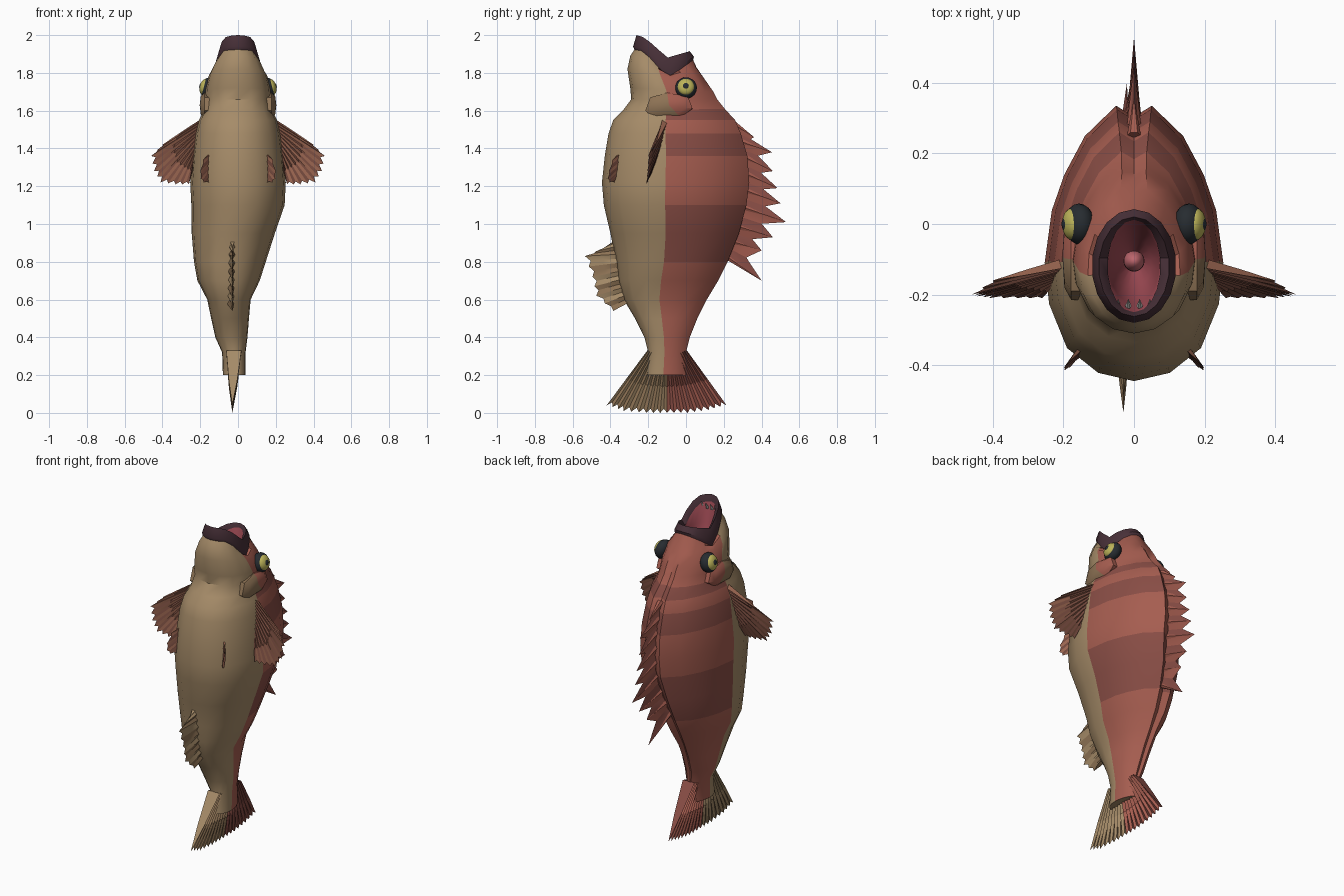
import bpy, bmesh, math
from mathutils import Vector

if "Cube" in bpy.data.objects:
    bpy.data.objects.remove(bpy.data.objects["Cube"])


def material(name, r, g, b):
    m = bpy.data.materials.new(name)
    m.diffuse_color = (r, g, b, 1)
    m.use_nodes = True
    m.node_tree.nodes["Principled BSDF"].inputs["Base Color"].default_value = m.diffuse_color
    return m


TAN = material("tan", .38, .26, .14)
TAN_DARK = material("tan_dark", .27, .17, .09)
RED = material("red", .38, .11, .08)
RED_DARK = material("red_dark", .25, .075, .06)
RUST = material("rust", .32, .13, .08)
RUST_DARK = material("rust_dark", .17, .065, .045)
LIP = material("lip", .065, .03, .04)
PINK = material("pink", .35, .07, .09)
TONGUE = material("tongue", .5, .13, .15)
BLACK = material("black", .02, .025, .03)
YELLOW = material("yellow", .5, .45, .1)
WHITE = material("white", .8, .8, .75)


def make(name, verts, faces, mats, idx=None, angle=40):
    me = bpy.data.meshes.new(name)
    me.from_pydata([tuple(v) for v in verts], [], faces)
    for m in mats:
        me.materials.append(m)
    if idx:
        me.polygons.foreach_set("material_index", idx)
    bm = bmesh.new()
    bm.from_mesh(me)
    bmesh.ops.recalc_face_normals(bm, faces=bm.faces)
    bm.to_mesh(me)
    bm.free()
    ob = bpy.data.objects.new(name, me)
    bpy.context.collection.objects.link(ob)
    bpy.ops.object.select_all(action='DESELECT')
    ob.select_set(True)
    bpy.context.view_layer.objects.active = ob
    bpy.ops.object.shade_smooth_by_angle(angle=math.radians(angle))
    return ob


# Half cross-section from belly (v=0) to back (v=1): round belly, ridged back
SECTION = [(0, 0), (.4, .03), (.75, .12), (.95, .28), (1, .43),
           (.92, .62), (.78, .75), (.55, .89), (.2, 1), (0, .96)]
OVAL = [(math.sin(math.pi * i / 9), (1 - math.cos(math.pi * i / 9)) / 2) for i in range(10)]


def ring(zb, yb, zt, yt, hw, cx=0, sag=0, oval=0):
    half = []
    for (a, b), (c, d) in zip(SECTION, OVAL):
        x, v = a + (c - a) * oval, b + (d - b) * oval
        z = zb + (zt - zb) * v - sag * max(0, 1 - abs(v - .58) / .42)
        half.append((x * hw, yb + (yt - yb) * v, z))
    return ([Vector((cx + x, y, z)) for x, y, z in half] +
            [Vector((cx - x, y, z)) for x, y, z in half[-2:0:-1]])


def loft(name, rings, mats, pick, caps=(False, False)):
    n = len(rings[0])
    verts = [v for r in rings for v in r]
    faces, idx = [], []
    for k in range(len(rings) - 1):
        for i in range(n):
            j = (i + 1) % n
            faces.append((k*n + i, k*n + j, k*n + n + j, k*n + n + i))
            idx.append(pick(k, min(i, n - 1 - i)))
    for on, k in zip(caps, (0, len(rings) - 1)):
        if on:
            faces.append(tuple(range(k * n, k * n + n)))
            idx.append(0)
    return make(name, verts, faces, mats, idx)


# Body and head: z, belly y, back y, half width, centre x
trunk = [(.20, -.21, 0, .06, -.02), (.32, -.20, 0, .062, -.022), (.40, -.22, .02, .085, -.035),
         (.5, -.27, .06, .10, -.042), (.6, -.33, .11, .115, -.048), (.7, -.36, .17, .165, -.05),
         (.8, -.37, .22, .19, -.043), (.95, -.40, .28, .22, -.025), (1.1, -.435, .32, .247, 0),
         (1.22, -.445, .335, .253, 0), (1.36, -.43, .325, .242, 0), (1.48, -.41, .29, .226, 0),
         (1.55, -.385, .26, .207, 0)]
rings = [ring(z, yb, z, yt, hw, cx) for z, yb, yt, hw, cx in trunk]
rings += [ring(1.60, -.335, 1.61, .205, .18), ring(1.66, -.29, 1.66, .165, .175),
          ring(1.72, -.295, 1.70, .145, .172), ring(1.82, -.31, 1.77, .10, .155, 0, .02, .3),
          ring(1.89, -.295, 1.83, .06, .132, 0, .07, .7),
          ring(1.925, -.272, 1.87, .037, .115, 0, .12, 1)]
BANDS = (6, 7, 10, 12)
loft("body", rings, [TAN, RED, RED_DARK],
     lambda k, i: 0 if i < 4 else (2 if k in BANDS else 1), (True, False))

# Lips and mouth cavity
mouth = [ring(1.92, -.272, 1.865, .037, .115, 0, .13, 1), ring(1.94, -.28, 1.885, .042, .12, 0, .1, 1),
         ring(2.0, -.262, 1.915, .02, .10, 0, .07, 1), ring(1.96, -.25, 1.89, .012, .075, 0, .07, 1),
         ring(1.84, -.225, 1.82, -.005, .072, 0, .02, 1), ring(1.70, -.18, 1.70, -.04, .05, 0, 0, 1),
         ring(1.62, -.13, 1.62, -.08, .02, 0, 0, 1)]
loft("mouth", mouth, [PINK, LIP], lambda k, i: 1 if k < 3 else 0, (False, True))


def sample(pts, t):
    f = t * (len(pts) - 1)
    i = min(int(f), len(pts) - 2)
    return Vector(pts[i]).lerp(Vector(pts[i + 1]), f - i)


def fin(name, base, tips, n, side, thick, notch, colours):
    """Pleated wedge fin: even rays reach the tips, odd rays are notched."""
    side = Vector(side).normalized()
    verts, faces, idx = [], [], []
    for i in range(n + 1):
        b, t = sample(base, i / n), sample(tips, i / n)
        if i % 2:
            t = t.lerp(b, notch)
        w = side * thick * (.35 if i % 2 else 1)
        m = b.lerp(t, .55)
        verts += [b + w, m + w * .55, t, m - w * .55, b - w]
    for i in range(n):
        for j in range(4):
            a = i * 5 + j
            faces.append((a, a + 1, a + 6, a + 5))
            idx.append(colours(i))
    for i in (0, n):
        faces.append(tuple(range(i * 5, i * 5 + 5)))
        idx.append(colours(min(i, n - 1)))
    return make(name, verts, faces, [RUST, RUST_DARK, TAN, TAN_DARK, RED, RED_DARK], idx, 20)


# Tail fan, belly half tan and back half red
fin("tail_fin", [(-.022, -.205, .33), (-.022, -.1, .30), (-.022, .005, .33)],
    [(-.03, -.42, .04), (-.03, -.33, .01), (-.03, -.21, 0), (-.03, -.1, 0), (-.03, .01, 0),
     (-.03, .12, .015), (-.03, .215, .04)],
    36, (1, 0, 0), .04, .07, lambda i: (2 if i < 18 else 4) + i % 2)

# Anal fin
fin("anal_fin", [(-.03, -.36, .93), (-.035, -.35, .75), (-.04, -.31, .58)],
    [(-.03, -.42, .88), (-.03, -.535, .83), (-.03, -.495, .72), (-.03, -.475, .62), (-.03, -.385, .54)],
    16, (1, 0, 0), .018, .12, lambda i: 2 + i // 2 % 2)

# Spiny dorsal fin with a cone along each ray
d_base = [(0, .25, 1.53), (0, .28, 1.44), (0, .30, 1.36), (0, .31, 1.27), (0, .31, 1.18),
          (0, .30, 1.09), (-.01, .27, .99), (-.02, .24, .91), (-.03, .2, .84)]
d_tips = [(0, .36, 1.46), (0, .455, 1.38), (0, .46, 1.28), (0, .485, 1.19), (0, .50, 1.11),
          (0, .53, 1.01), (0, .46, .93), (-.01, .40, .86), (-.02, .40, .70)]
fin("dorsal_fin", d_base, d_tips, 16, (1, 0, 0), .015, .45, lambda i: 4 + i % 2)


def spike(name, a, b, r, mat, n=6):
    a, b = Vector(a), Vector(b)
    q = (b - a).to_track_quat('Z', 'Y')
    verts = [a + q @ Vector((r * math.cos(2 * math.pi * i / n), r * math.sin(2 * math.pi * i / n), 0))
             for i in range(n)] + [b]
    faces = [(i, (i + 1) % n, n) for i in range(n)] + [tuple(range(n))]
    make(name, verts, faces, [mat])


for b, t in zip(d_base, d_tips):
    spike("dorsal_spine", b, t, .02, RED)


def ball(name, centre, axis, r, depth, mat):
    """Ellipsoid flattened along an axis."""
    bm = bmesh.new()
    bmesh.ops.create_uvsphere(bm, u_segments=20, v_segments=10, radius=1)
    q = Vector(axis).to_track_quat('Z', 'Y')
    verts = [Vector(centre) + q @ Vector((v.co.x * r, v.co.y * r, v.co.z * depth)) for v in bm.verts]
    faces = [[v.index for v in f.verts] for f in bm.faces]
    bm.free()
    make(name, verts, faces, [mat])


# Paired parts
GILL = [(-.215, 1.60), (-.19, 1.67), (-.10, 1.695), (.01, 1.675), (.035, 1.61), (-.03, 1.565), (-.17, 1.56)]
for s, label in ((1, "right"), (-1, "left")):
    # Pectoral fin
    fin(label + "_pectoral_fin",
        [(s * .195, -.11, 1.55), (s * .21, -.13, 1.47), (s * .225, -.16, 1.36)],
        [(s * .40, -.16, 1.42), (s * .46, -.20, 1.36), (s * .445, -.205, 1.28),
         (s * .41, -.21, 1.22), (s * .33, -.21, 1.21), (s * .26, -.21, 1.21)],
        20, (s * -.3, 1, -.25), .016, .08, lambda i: i % 2)
    # Pelvic fin
    fin(label + "_pelvic_fin", [(s * .14, -.34, 1.38), (s * .14, -.34, 1.25)],
        [(s * .185, -.39, 1.34), (s * .205, -.415, 1.26), (s * .19, -.415, 1.22), (s * .155, -.38, 1.22)],
        8, (s, 1, 0), .008, .12, lambda i: i % 2)
    # Gill cover
    n = len(GILL)
    cy, cz = -.09, 1.63
    shells = [(.11, 1), (.178, 1), (.197, .72)]
    verts = [(s * x, cy + (y - cy) * k, cz + (z - cz) * k) for x, k in shells for y, z in GILL]
    verts.append((s * .203, cy, cz))
    faces = [(k*n + i, k*n + (i+1) % n, k*n + n + (i+1) % n, k*n + n + i)
             for k in range(2) for i in range(n)]
    faces += [(2*n + i, 2*n + (i+1) % n, 3*n) for i in range(n)]
    idx = [1 if i in (2, 3, 4) else 0 for _ in range(3) for i in range(n)]
    make(label + "_gill_cover", verts, faces, [TAN_DARK, RED], idx)
    # Eye: dark rim, yellow iris, pupil
    axis = Vector((s * .95, -.02, .25)).normalized()
    c = Vector((s * .155, 0, 1.72))
    ball(label + "_eye", c, axis, .058, .042, BLACK)
    ball(label + "_iris", c + axis * .022, axis, .045, .026, YELLOW)
    ball(label + "_pupil", c + axis * .036, axis, .022, .015, BLACK)

# Tongue and lower teeth
ball("tongue", (0, -.105, 1.67), (0, 0, 1), .03, .06, TONGUE)
for x in (-.045, -.016, .016, .045):
    spike("tooth", (x, -.232, 1.925), (x, -.212, 1.965), .009, WHITE)
